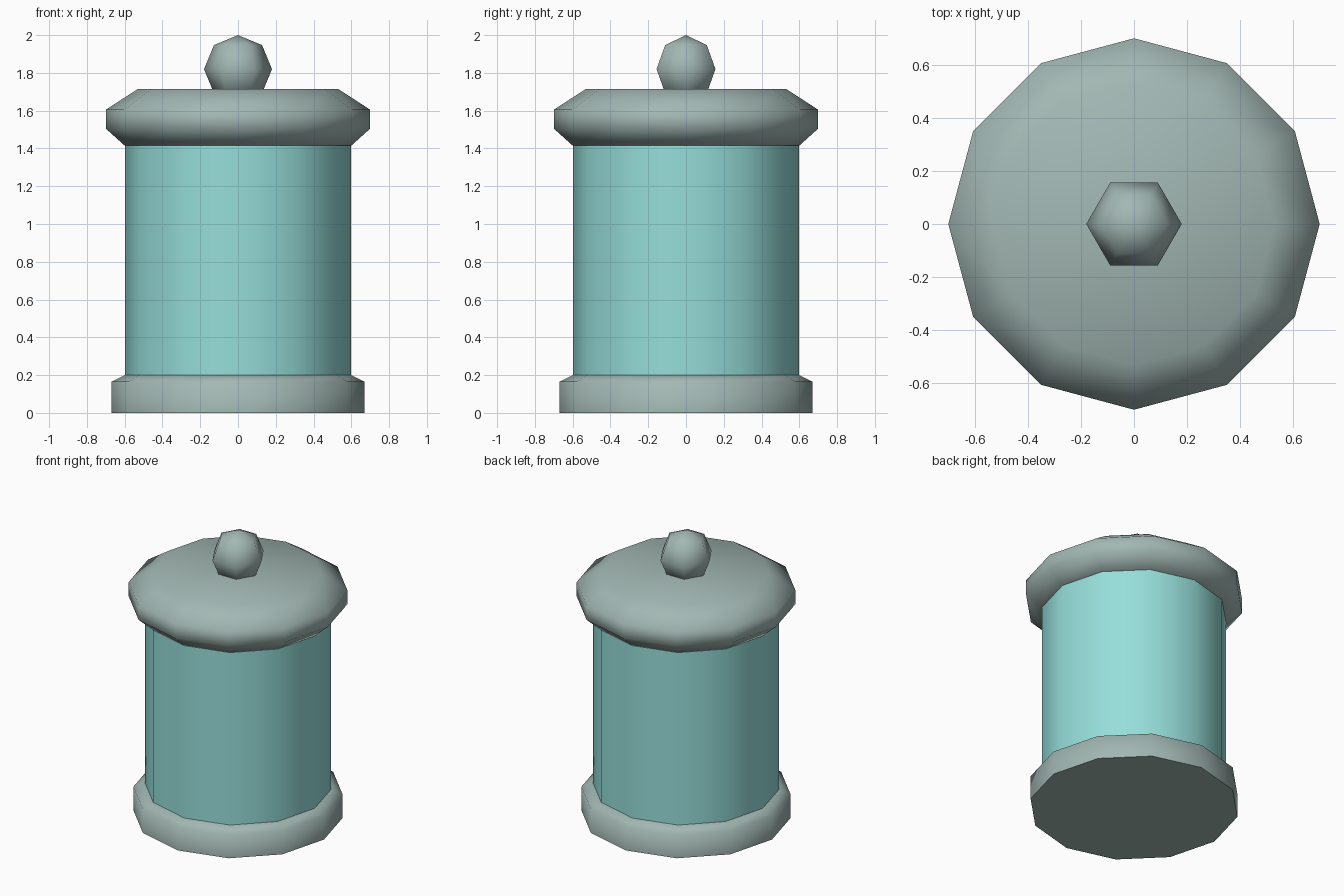
import bpy, bmesh, math

if "Cube" in bpy.data.objects:
    bpy.data.objects.remove(bpy.data.objects["Cube"])


def material(name, rgb):
    m = bpy.data.materials.new(name)
    m.diffuse_color = (*rgb, 1.0)
    m.use_nodes = True
    m.node_tree.nodes["Principled BSDF"].inputs["Base Color"].default_value = m.diffuse_color
    return m


grey = material("grey green", (0.36, 0.475, 0.45))
teal = material("pale teal glass", (0.305, 0.73, 0.70))


def lathe(name, profile, sides, mat, angle=70):
    """Turn a (radius, z) profile, listed bottom to top, around the z axis."""
    bm = bmesh.new()
    rings = []
    for r, z in profile:
        if r == 0:
            rings.append([bm.verts.new((0, 0, z))] * sides)
        else:
            rings.append([bm.verts.new((r * math.cos(math.tau * i / sides),
                                        r * math.sin(math.tau * i / sides), z))
                          for i in range(sides)])
    for a, b in zip(rings, rings[1:]):
        for i in range(sides):
            j = (i + 1) % sides
            bm.faces.new(list(dict.fromkeys((a[i], a[j], b[j], b[i]))))
    if profile[0][0] > 0:
        bm.faces.new(rings[0][::-1])
    if profile[-1][0] > 0:
        bm.faces.new(rings[-1])
    bmesh.ops.recalc_face_normals(bm, faces=bm.faces)
    me = bpy.data.meshes.new(name)
    bm.to_mesh(me)
    bm.free()
    me.materials.append(mat)
    ob = bpy.data.objects.new(name, me)
    bpy.context.collection.objects.link(ob)
    bpy.ops.object.select_all(action='DESELECT')
    ob.select_set(True)
    bpy.context.view_layer.objects.active = ob
    bpy.ops.object.shade_smooth_by_angle(angle=math.radians(angle))
    return ob


# Foot of the jar
lathe("base", [(0.67, 0), (0.67, 0.165), (0.60, 0.2)], 12, grey)
# Straight glass wall, tucked slightly into base and lid
lathe("jar_body", [(0.597, 0.19), (0.597, 1.43)], 12, teal)
# Wide lid with chamfered edges
lathe("lid", [(0.60, 1.415), (0.70, 1.505), (0.70, 1.605), (0.53, 1.715)], 12, grey)
# Six-sided ball knob
R, C = 0.18, 1.82
knob = [(0 if k in (0, 4) else R * math.sin(math.pi * k / 4),
         C - R * math.cos(math.pi * k / 4)) for k in range(5)]
lathe("knob", knob, 6, grey)
